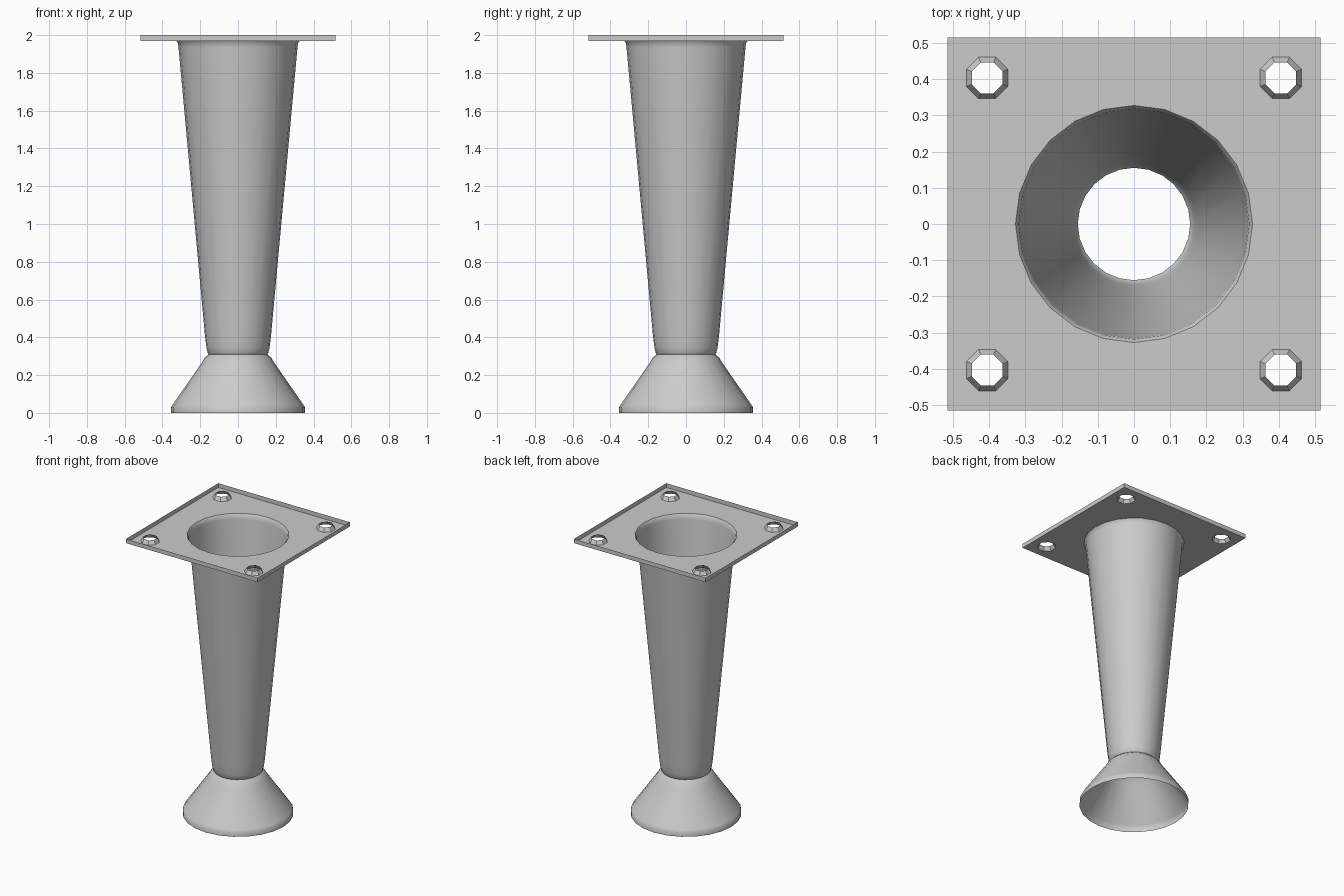
import bpy, bmesh
from math import cos, sin, pi

if "Cube" in bpy.data.objects:
    bpy.data.objects.remove(bpy.data.objects["Cube"])

SEG = 24
PLATE_Z, TOP_Z, HALF = 1.97, 2.0, 0.515


def finish(name, bm, angle):
    mesh = bpy.data.meshes.new(name)
    bm.to_mesh(mesh)
    bm.free()
    obj = bpy.data.objects.new(name, mesh)
    bpy.context.collection.objects.link(obj)
    bpy.ops.object.select_all(action='DESELECT')
    obj.select_set(True)
    bpy.context.view_layer.objects.active = obj
    bpy.ops.object.shade_smooth_by_angle(angle=angle)
    return obj


def ring(bm, r, z, n, cx=0, cy=0, offset=0.0):
    return [bm.verts.new((cx + r * cos(2 * pi * i / n + offset),
                          cy + r * sin(2 * pi * i / n + offset), z)) for i in range(n)]


def bridge(bm, low, high):
    n = len(low)
    for i in range(n):
        j = (i + 1) % n
        bm.faces.new((low[i], low[j], high[j], high[i]))


def close_loop(bm, loop):
    return [bm.edges.new((loop[i], loop[(i + 1) % len(loop)])) for i in range(len(loop))]


def lathe(name, profile):
    bm = bmesh.new()
    rings = [ring(bm, r, z, SEG) for r, z in profile]
    for low, high in zip(rings, rings[1:]):
        bridge(bm, low, high)
    return finish(name, bm, 0.8)


# Flared hollow foot
lathe("foot", [(0.355, 0), (0.355, 0.03), (0.345, 0.045), (0.192, 0.265),
               (0.176, 0.292), (0.155, 0.31)])

# Tapered open tube with rounded lower end and flared top
lathe("leg_tube", [(0.155, 0.31), (0.161, 0.319), (0.167, 0.345), (0.175, 0.41),
                   (0.315, 1.935), (0.318, 1.957), (0.327, PLATE_Z)])

# Thin mounting plate: sheet, upturned rim, raised countersinks
bm = bmesh.new()
corners = [(-HALF, -HALF), (HALF, -HALF), (HALF, HALF), (-HALF, HALF)]
outer = [bm.verts.new((x, y, PLATE_Z)) for x, y in corners]
edges = close_loop(bm, outer)
edges += close_loop(bm, ring(bm, 0.327, PLATE_Z, SEG))
holes = []
for sx in (-1, 1):
    for sy in (-1, 1):
        c = (0.405 * sx, 0.403 * sy)
        wide = ring(bm, 0.062, PLATE_Z, 8, *c, offset=pi / 8)
        edges += close_loop(bm, wide)
        holes.append((wide, c))
bmesh.ops.triangle_fill(bm, edges=edges, use_beauty=True, normal=(0, 0, -1))
for f in bm.faces:
    f.normal_update()
    if f.normal.z > 0:
        f.normal_flip()
bridge(bm, outer, [bm.verts.new((x, y, TOP_Z)) for x, y in corners])
for wide, c in holes:
    narrow = ring(bm, 0.046, TOP_Z - 0.003, 8, *c, offset=pi / 8)
    bridge(bm, narrow, wide)
finish("mounting_plate", bm, 0.5)
